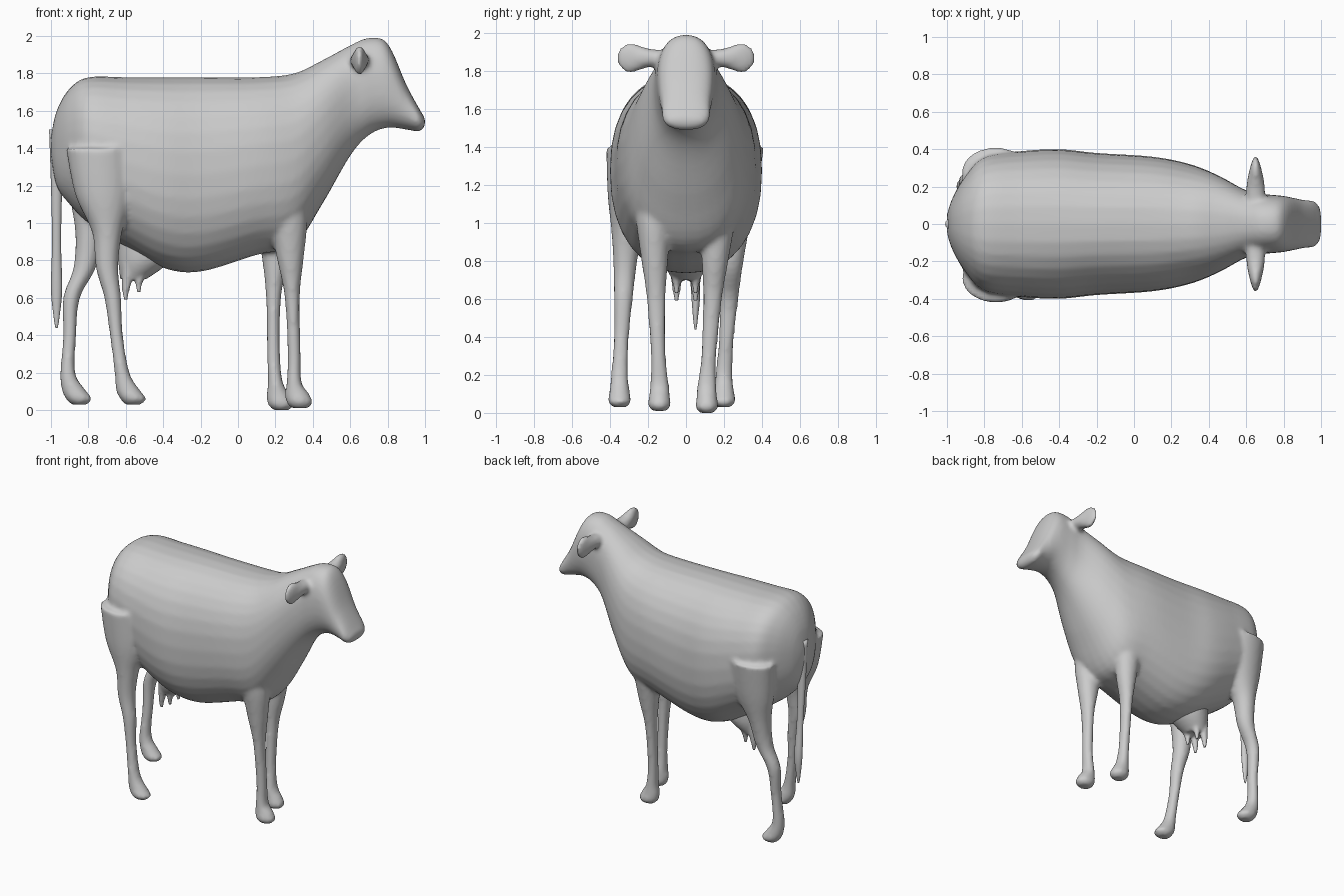
import bpy, bmesh, math
from mathutils import Vector

old = bpy.data.objects.get("Cube")
if old:
    bpy.data.objects.remove(old, do_unlink=True)

hide = bpy.data.materials.new("light grey hide")
hide.use_nodes = True
grey = (.6, .6, .6, 1)
hide.diffuse_color = grey
hide.node_tree.nodes["Principled BSDF"].inputs["Base Color"].default_value = grey

X, Y, Z = Vector((1, 0, 0)), Vector((0, 1, 0)), Vector((0, 0, 1))


def lerp(start, end, t):
    return start + (end - start) * t


def spline(rows, steps=5):
    """Pass a smooth curve through rows of numbers."""
    rows = [Vector(row) for row in rows]
    last = len(rows) - 1
    result = []
    for i in range(last):
        start, end = rows[i], rows[i + 1]
        leave = (end - rows[max(i - 1, 0)]) / 2
        arrive = (rows[min(i + 2, last)] - start) / 2
        for k in range(steps):
            t = k / steps
            ease = t * t * (3 - 2 * t)
            pull = leave * t * (1 - t) ** 2 - arrive * t * t * (1 - t)
            result.append(lerp(start, end, ease) + pull)
    return result + [rows[last]]


def superpoint(angle, power):
    """Point on a unit ellipse that is squarer for a higher power."""
    c, s = math.cos(angle), math.sin(angle)
    return (math.copysign(abs(c) ** (2 / power), c),
            math.copysign(abs(s) ** (2 / power), s))


def loft(bm, rows, u, v, power=2, sides=32):
    """Skin rows of (x, y, z, radius along u, radius along v)."""
    outline = [superpoint(math.tau * k / sides, power) for k in range(sides)]
    rings = []
    for x, y, z, radius_u, radius_v in spline(rows):
        centre = Vector((x, y, z))
        rings.append([bm.verts.new(centre + u * radius_u * a + v * radius_v * b)
                      for a, b in outline])
    for ring, following in zip(rings, rings[1:]):
        for k in range(sides):
            bm.faces.new((ring[k - 1], ring[k], following[k], following[k - 1]))
    bm.faces.new(rings[0])
    bm.faces.new(rings[-1])


def finish(name, bm, voxel=None):
    """Make an object, optionally fusing its overlapping volumes."""
    bmesh.ops.recalc_face_normals(bm, faces=bm.faces)
    mesh = bpy.data.meshes.new(name)
    bm.to_mesh(mesh)
    bm.free()
    mesh.materials.append(hide)
    for polygon in mesh.polygons:
        polygon.use_smooth = True
    part = bpy.data.objects.new(name, mesh)
    bpy.context.collection.objects.link(part)
    if voxel:
        fuse = part.modifiers.new("fuse", 'REMESH')
        fuse.mode = 'VOXEL'
        fuse.voxel_size = voxel
        fuse.use_smooth_shade = True
        relax = part.modifiers.new("relax", 'SMOOTH')
        relax.iterations = 5


def leg(bm, sections, path, hip_y, foot_y, reach, sole):
    """Taper a leg down its sections and end it in a hoof pointing forward."""
    top, ankle = sections[0][0], sections[-1][0]
    rows = []
    for x, (z, depth, width) in zip(path, sections):
        y = lerp(foot_y, hip_y, (z - ankle) / (top - ankle))
        rows.append((x, y, z, depth, width))
    for rise, ahead, size in ((.08, .5, .9), (.03, 1, 1), (0, 1, .6)):
        rows.append((path[-1] + reach * ahead, foot_y, sole + rise,
                     .07 * size, .06 * size))
    loft(bm, rows, X, Y)


skin = bmesh.new()

# Torso, neck and head from rump to muzzle: x, top, bottom, half width
trunk = [
    (-1, 1.46, 1.36, .05), (-.97, 1.6, 1.2, .14), (-.9, 1.72, 1.1, .26),
    (-.8, 1.78, 1, .36), (-.6, 1.78, .87, .39), (-.4, 1.78, .76, .4),
    (-.2, 1.78, .74, .38), (.1, 1.78, .83, .36), (.3, 1.8, .88, .32),
    (.45, 1.87, 1.1, .26), (.6, 1.95, 1.36, .18), (.7, 1.99, 1.47, .16),
    (.8, 1.96, 1.51, .15), (.9, 1.74, 1.5, .13), (.97, 1.61, 1.49, .12),
    (1, 1.56, 1.52, .07)]
loft(skin, [(x, 0, (top + bottom) / 2, half, (top - bottom) / 2)
            for x, top, bottom, half in trunk], Y, Z, power=2.3)

# Ears: flattened paddles, thinner towards the tip
ear = [(.1, .05, .04), (.2, .05, .05), (.3, .03, .08), (.36, .01, .04)]
for side in (-1, 1):
    loft(skin, [(.65, side * reach, 1.87, thickness, height)
                for reach, thickness, height in ear], X, Z)

# Legs: height, half depth, half width
front = [(1.2, .12, .1), (1, .1, .09), (.8, .07, .07),
         (.6, .04, .05), (.3, .035, .04), (.15, .04, .05)]
back = [(1.4, .18, .13), (1.15, .15, .11), (.95, .08, .08), (.76, .06, .06),
        (.6, .045, .05), (.4, .035, .04), (.2, .04, .045)]
leg(skin, front, (.24, .27, .28, .29, .3, .3),
    hip_y=-.18, foot_y=-.14, reach=.03, sole=.01)
leg(skin, front, (.2, .2, .2, .19, .19, .2),
    hip_y=.18, foot_y=.11, reach=.03, sole=0)
leg(skin, back, (-.74, -.72, -.7, -.7, -.67, -.65, -.62),
    hip_y=-.29, foot_y=-.35, reach=.06, sole=.03)
leg(skin, back, (-.74, -.75, -.79, -.82, -.89, -.9, -.91),
    hip_y=.28, foot_y=.2, reach=.06, sole=.03)
finish("cow_body", skin, voxel=.015)

# Udder: a slanted bag with four teats
udder = bmesh.new()
loft(udder, [(-.47, 0, .95, .17, .13), (-.5, 0, .8, .14, .12),
             (-.56, 0, .7, .07, .07)], X, Y)
for x, tip in ((-.6, .59), (-.53, .63)):
    for y in (-.05, .05):
        loft(udder, [(x + .02, y, .78, .04, .04), (x, y, tip + .05, .02, .02),
                     (x, y, tip, .01, .01)], X, Y, sides=16)
finish("udder", udder, voxel=.01)

# Tail hanging behind with a fuller switch: height, sideways drift, radius
tail = bmesh.new()
hang = [(1.5, 0, .04), (1.2, .01, .03), (.9, .03, .024),
        (.65, .05, .03), (.5, .05, .016), (.44, .05, .006)]
loft(tail, [(-.97, drift, z, radius, radius * .8)
            for z, drift, radius in hang], X, Y, sides=16)
finish("tail", tail)
